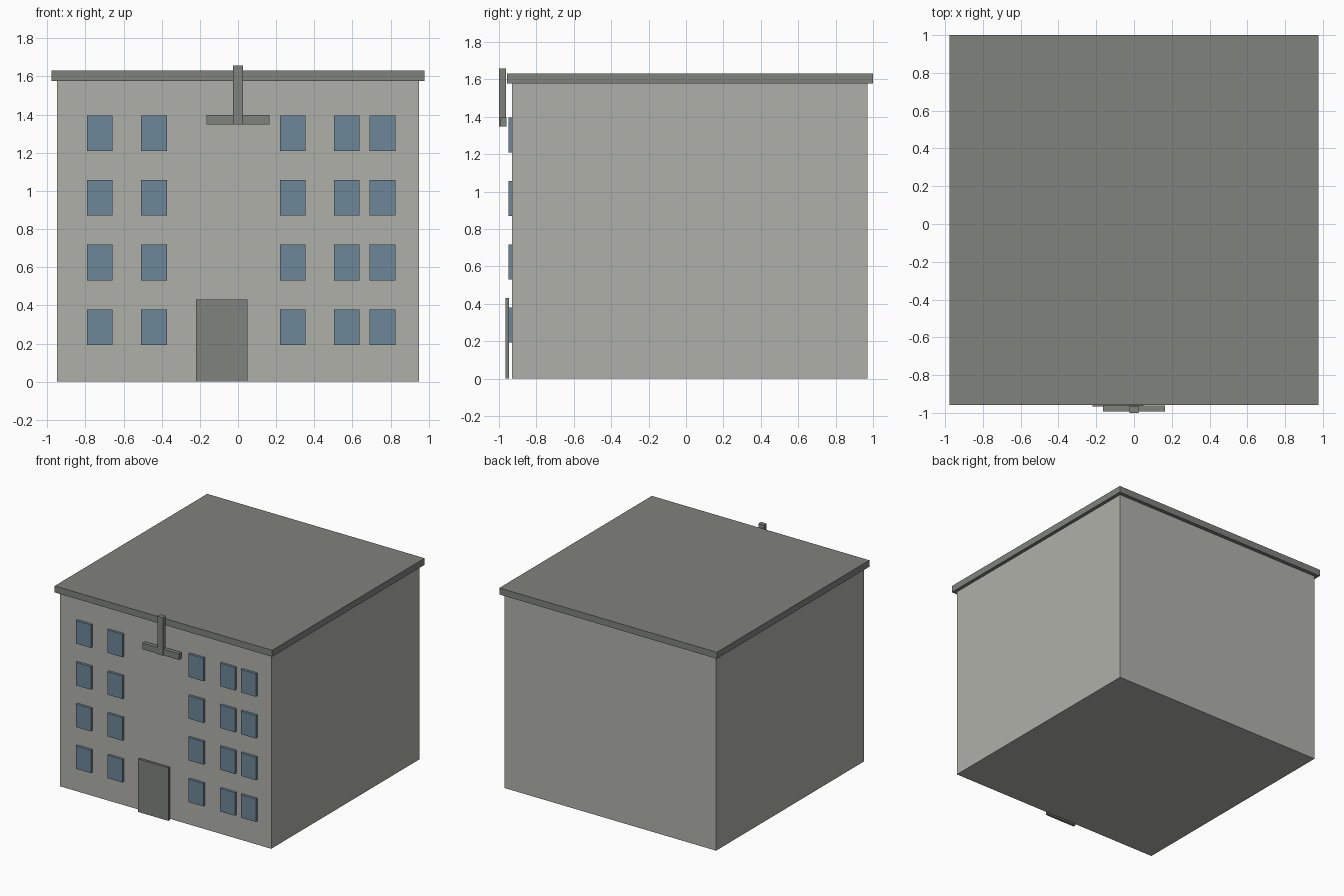
import bpy

default = bpy.data.objects.get("Cube")
if default:
    bpy.data.objects.remove(default, do_unlink=True)


def make_material(name, rgb):
    mat = bpy.data.materials.new(name)
    mat.use_nodes = True
    color = (*rgb, 1.0)
    mat.diffuse_color = color
    mat.node_tree.nodes["Principled BSDF"].inputs["Base Color"].default_value = color
    return mat


def box(name, x, y, z, mat):
    """Box spanning the given (min, max) range on each axis."""
    spans = (x, y, z)
    bpy.ops.mesh.primitive_cube_add(size=1, location=[(a + b) / 2 for a, b in spans])
    obj = bpy.context.object
    obj.name = name
    obj.scale = [b - a for a, b in spans]
    bpy.ops.object.transform_apply(location=False, rotation=False, scale=True)
    obj.data.materials.append(mat)
    return obj


wall = make_material("pale stone", (0.434, 0.434, 0.402))
trim = make_material("dark grey", (0.216, 0.223, 0.205))
glass = make_material("blue glass", (0.15, 0.242, 0.314))

# Main block and overhanging flat roof
box("building_body", (-0.95, 0.95), (-0.93, 0.97), (0, 1.58), wall)
box("roof_slab", (-0.977, 0.977), (-0.957, 1.0), (1.577, 1.63), trim)

# Entrance door, standing just proud of the wall
box("front_door", (-0.22, 0.05), (-0.966, -0.946), (0, 0.43), trim)

# Inverted T ornament above the entrance
box("ornament_post", (-0.025, 0.025), (-1.0, -0.963), (1.347, 1.657), trim)
box("ornament_bar", (-0.165, 0.165), (-0.992, -0.96), (1.347, 1.397), trim)

# Windows: four floors of five unevenly spaced columns
for floor in range(4):
    sill = 0.192 + 0.339 * floor
    for column, left in enumerate((-0.792, -0.508, 0.219, 0.502, 0.69)):
        box(f"window_floor{floor + 1}_column{column + 1}",
            (left, left + 0.135), (-0.95, -0.925), (sill, sill + 0.187), glass)
